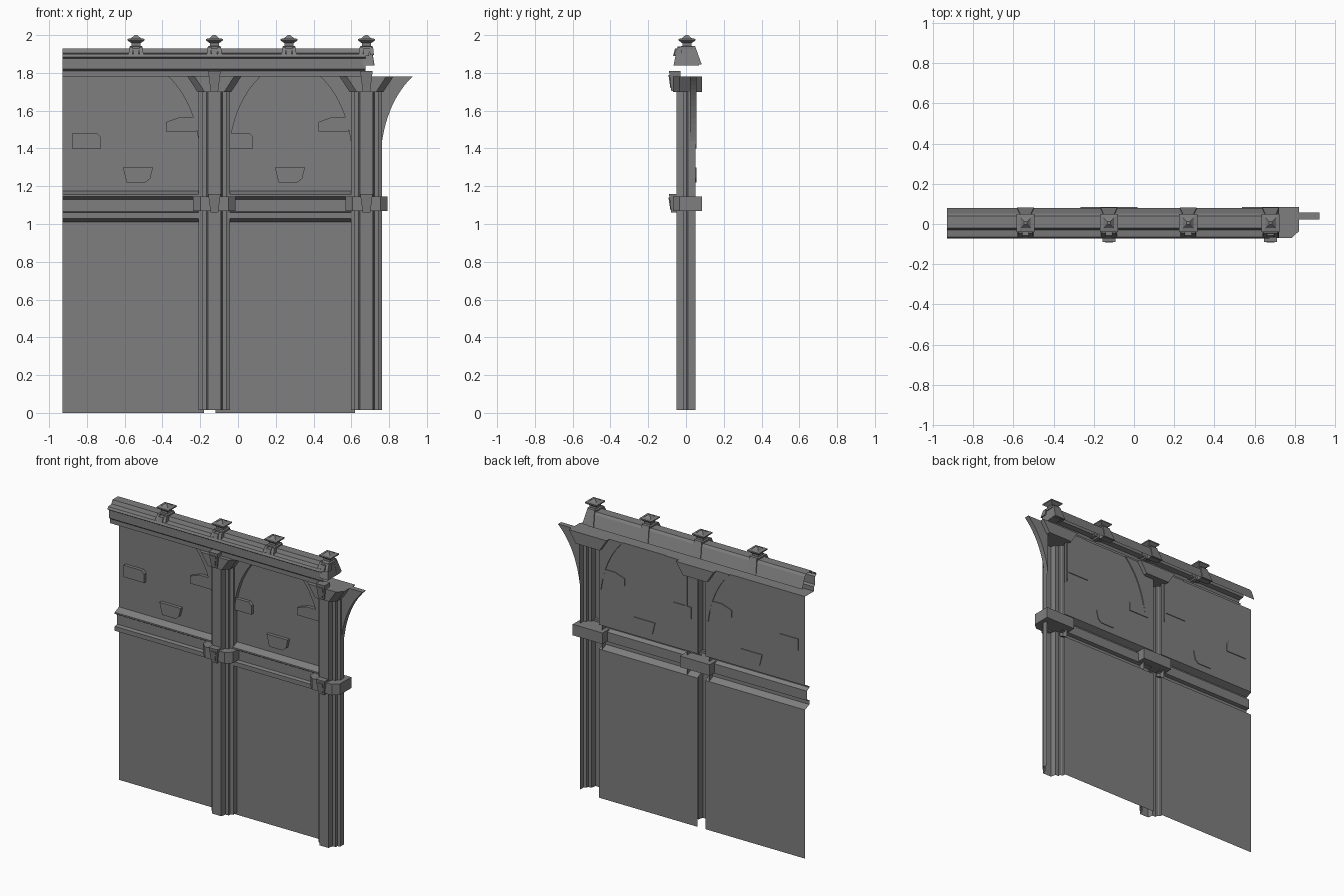
import bpy, bmesh
from mathutils import Vector

cube = bpy.data.objects.get("Cube")
if cube:
    bpy.data.objects.remove(cube, do_unlink=True)

stone = bpy.data.materials.new("grey_stone")
stone.use_nodes = True
GREY = (0.21, 0.21, 0.21, 1)
stone.diffuse_color = GREY
stone.node_tree.nodes["Principled BSDF"].inputs["Base Color"].default_value = GREY

BAYS = ((-0.93, -0.18), (-0.12, 0.62))
COLUMNS = (-0.125, 0.68)
FINIALS = (-0.54, -0.125, 0.27, 0.68)
WALL_Y = 0.05


def finish(name, bm, solid=True):
    if solid:
        bmesh.ops.recalc_face_normals(bm, faces=bm.faces)
    mesh = bpy.data.meshes.new(name)
    bm.to_mesh(mesh)
    bm.free()
    mesh.materials.append(stone)
    obj = bpy.data.objects.new(name, mesh)
    bpy.context.collection.objects.link(obj)
    return obj


def loft(name, rings, closed=True):
    """Bridge rings of equal length; closed rings are capped into a solid."""
    bm = bmesh.new()
    loops = [[bm.verts.new(p) for p in ring] for ring in rings]
    n = len(loops[0])
    for a, b in zip(loops, loops[1:]):
        for i in range(n if closed else n - 1):
            j = (i + 1) % n
            bm.faces.new((a[i], a[j], b[j], b[i]))
    if closed:
        bm.faces.new(loops[0][::-1])
        bm.faces.new(loops[-1])
    return finish(name, bm, closed)


def moulding(name, x0, x1, profile):
    return loft(name, [[(x, y, z) for y, z in profile] for x in (x0, x1)], False)


def slab(name, outline, y0, y1):
    return loft(name, [[(x, y, z) for x, z in outline] for y in (y0, y1)])


def frustum(name, low, high):
    """Tapered block from two rectangles given as x0, x1, y0, y1, z."""
    rings = [[(a, c, z), (b, c, z), (b, d, z), (a, d, z)] for a, b, c, d, z in (low, high)]
    return loft(name, rings)


def mirrored(half):
    return half + [(-x, y) for x, y in reversed(half)]


# Wall panels, split by the string course
course = [(WALL_Y, 1.01), (0.005, 1.03), (0.005, 1.06), (0.03, 1.065),
          (0.03, 1.13), (0.005, 1.145), (0.005, 1.155), (WALL_Y, 1.175)]
for i, (x0, x1) in enumerate(BAYS):
    moulding(f"lower_wall_{i}", x0, x1, [(WALL_Y, 0), (WALL_Y, 1.01)])
    moulding(f"string_course_{i}", x0, x1, course)
    moulding(f"upper_wall_{i}", x0, x1, [(WALL_Y, 1.175), (WALL_Y, 1.78)])

# Raised stones on the upper wall
stones = [
    [(-0.88, 1.40), (-0.725, 1.40), (-0.725, 1.46), (-0.745, 1.48), (-0.88, 1.48)],
    [(-0.59, 1.22), (-0.49, 1.22), (-0.465, 1.24), (-0.45, 1.30), (-0.61, 1.30)],
    [(-0.38, 1.49), (-0.22, 1.49), (-0.22, 1.565), (-0.31, 1.565), (-0.38, 1.54)],
]
for bay in range(2):
    for k, outline in enumerate(stones):
        shifted = [(x + bay * 0.805, z) for x, z in outline]
        slab(f"raised_stone_{bay}_{k}", shifted, 0.028, 0.055)

# Cornice hood
moulding("cornice", -0.93, 0.675, [
    (WALL_Y, 1.78), (-0.045, 1.78), (-0.045, 1.81), (-0.058, 1.82), (-0.058, 1.875),
    (-0.073, 1.885), (-0.065, 1.90), (-0.03, 1.905), (-0.02, 1.93),
    (0.04, 1.93), (0.052, 1.915), (0.08, 1.84)])

# Columns with bands, capitals, keystones and arch brackets
shaft = mirrored([(-0.083, WALL_Y), (-0.083, 0.01), (-0.065, 0.002), (-0.065, -0.015),
                  (-0.042, -0.015), (-0.034, -0.05)])


def collar(half, front=-0.07):
    return mirrored([(-half, 0.085), (-half, -0.035), (-half + 0.038, front)])


def bracket_outline(cx, side):
    p0, p1, p2 = Vector((0.08, 1.42)), Vector((0.11, 1.65)), Vector((0.243, 1.78))
    pts = []
    for i in range(13):
        t = i / 12
        pts.append(p0 * (1 - t) ** 2 + p1 * 2 * t * (1 - t) + p2 * t * t)
    pts.append(Vector((0.08, 1.78)))
    return [(cx + side * p.x, p.y) for p in pts]


for i, cx in enumerate(COLUMNS):
    loft(f"column_shaft_{i}", [[(cx + x, y, z) for x, y in shaft] for z in (0.015, 1.78)], False)
    loft(f"column_band_{i}", [[(cx + x, y, z) for x, y in collar(0.112)] for z in (1.07, 1.145)])
    loft(f"capital_{i}", [[(cx + x, y, z) for x, y in collar(w)]
                          for w, z in ((0.09, 1.70), (0.142, 1.78))])
    for name, z0, z1 in (("band", 1.06, 1.16), ("capital", 1.705, 1.81)):
        frustum(f"{name}_keystone_{i}",
                (cx - 0.02, cx + 0.02, -0.078, -0.03, z0),
                (cx - 0.033, cx + 0.033, -0.09, -0.03, z1))
        frustum(f"{name}_keystone_panel_{i}",
                (cx - 0.011, cx + 0.011, -0.083, -0.07, z0 + 0.015),
                (cx - 0.02, cx + 0.02, -0.093, -0.07, z1 - 0.02))
    for side, label in ((-1, "right"), (1, "left")):
        slab(f"arch_bracket_{label}_{i}", bracket_outline(cx, side), 0.022, 0.056)

# Roof finials with a saddle over the cornice
cap = [(0.034, 1.925), (0.034, 1.94), (0.024, 1.943), (0.024, 1.957), (0.045, 1.972),
       (0.045, 1.98), (0.026, 1.983), (0.008, 2.0)]
corners = ((-1, -1), (1, -1), (1, 1), (-1, 1))
for i, cx in enumerate(FINIALS):
    loft(f"finial_{i}", [[(cx + h * u, 0.005 + h * v, z) for u, v in corners] for h, z in cap])
    frustum(f"finial_back_leg_{i}", (cx - 0.042, cx + 0.042, 0.03, 0.083, 1.845),
            (cx - 0.026, cx + 0.026, 0.02, 0.048, 1.942))
    for s in (-1, 1):
        frustum(f"finial_front_foot_{i}_{s}", (cx + s * 0.03 - 0.01, cx + s * 0.03 + 0.01, -0.066, -0.02, 1.895),
                (cx + s * 0.025 - 0.01, cx + s * 0.025 + 0.01, -0.045, -0.02, 1.938))
    frustum(f"finial_front_block_{i}", (cx - 0.013, cx + 0.013, -0.068, -0.02, 1.89),
            (cx - 0.018, cx + 0.018, -0.058, -0.02, 1.93))

# Closing block at the open end of the cornice
frustum("cornice_end", (0.66, 0.722, -0.066, 0.07, 1.84), (0.66, 0.705, -0.045, 0.048, 1.94))
